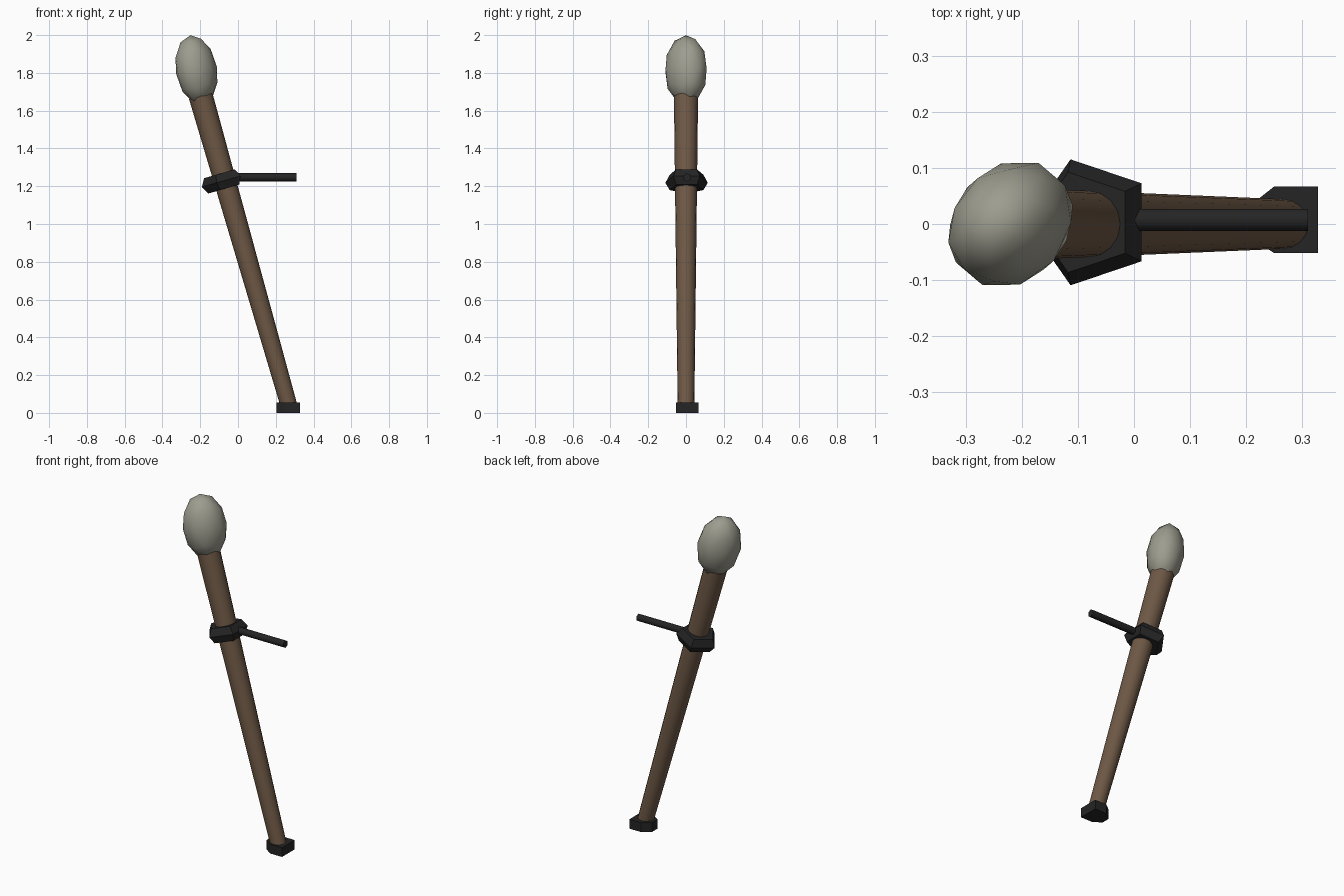
import bpy, bmesh, math
from mathutils import Vector, Matrix, Euler

if "Cube" in bpy.data.objects:
    bpy.data.objects.remove(bpy.data.objects["Cube"])

TILT = math.radians(-16)


def material(name, rgb):
    m = bpy.data.materials.new(name)
    m.diffuse_color = (*rgb, 1)
    m.use_nodes = True
    m.node_tree.nodes["Principled BSDF"].inputs["Base Color"].default_value = m.diffuse_color
    return m


wood = material("brown wood", (0.155, 0.098, 0.06))
stone = material("pale stone", (0.34, 0.335, 0.275))
iron = material("black iron", (0.018, 0.018, 0.019))


def finish(bm, name, mat, angle=None):
    bmesh.ops.recalc_face_normals(bm, faces=bm.faces[:])
    me = bpy.data.meshes.new(name)
    bm.to_mesh(me)
    bm.free()
    ob = bpy.data.objects.new(name, me)
    bpy.context.collection.objects.link(ob)
    me.materials.append(mat)
    if angle:
        bpy.ops.object.select_all(action='DESELECT')
        ob.select_set(True)
        bpy.context.view_layer.objects.active = ob
        bpy.ops.object.shade_smooth_by_angle(angle=math.radians(angle))
    return ob


def rod(name, a, b, r1, r2, sides, mat, angle):
    a, b = Vector(a), Vector(b)
    d = b - a
    bm = bmesh.new()
    mtx = Matrix.Translation((a + b) / 2) @ d.to_track_quat('Z', 'Y').to_matrix().to_4x4()
    bmesh.ops.create_cone(bm, cap_ends=True, segments=sides, radius1=r1,
                          radius2=r2, depth=d.length, matrix=mtx)
    return finish(bm, name, mat, angle)


# tapered leaning shaft, and the horizontal side peg
rod("shaft", (0.272, 0, 0.03), (-0.198, 0, 1.68), 0.044, 0.064, 16, wood, 40)
rod("side_peg", (-0.06, 0.007, 1.247), (0.31, 0.007, 1.247), 0.0225, 0.0225, 6, iron, 65)

# rounded head: stretched icosphere
bm = bmesh.new()
bmesh.ops.create_icosphere(bm, subdivisions=2, radius=1)
bmesh.ops.transform(bm, verts=bm.verts[:], matrix=(
    Matrix.Translation((-0.22, 0, 1.815)) @ Matrix.Rotation(math.radians(-10), 4, 'Y')
    @ Matrix.Rotation(math.radians(50), 4, 'Z') @ Matrix.Diagonal((0.122, 0.102, 0.187, 1))))
finish(bm, "head", stone, 60)

# five-sided collar swept around the shaft
bm = bmesh.new()
profile = [(0.118, 0.0), (0.094, 0.042), (0.045, 0.042), (0.045, -0.042), (0.094, -0.042)]
place = Matrix.Translation((-0.078, 0.003, 1.228)) @ Matrix.Rotation(TILT, 4, 'Y')
rings = []
for i in range(5):
    a = math.pi + i * math.tau / 5
    rings.append([bm.verts.new(place @ Vector((r * math.cos(a), r * math.sin(a), z)))
                  for r, z in profile])
for i in range(5):
    p, q = rings[i], rings[(i + 1) % 5]
    for j in range(5):
        k = (j + 1) % 5
        bm.faces.new((p[j], p[k], q[k], q[j]))
finish(bm, "collar", iron)

# foot block with clipped inner corners
bm = bmesh.new()
outline = [(0.328, -0.052), (0.328, 0.067), (0.25, 0.067), (0.203, 0.03),
           (0.203, -0.02), (0.25, -0.052)]
base = bm.faces.new([bm.verts.new((x, y, 0)) for x, y in outline])
top = bmesh.ops.extrude_face_region(bm, geom=[base])["geom"]
bmesh.ops.translate(bm, vec=(0, 0, 0.056),
                    verts=[v for v in top if isinstance(v, bmesh.types.BMVert)])
finish(bm, "foot", iron)
